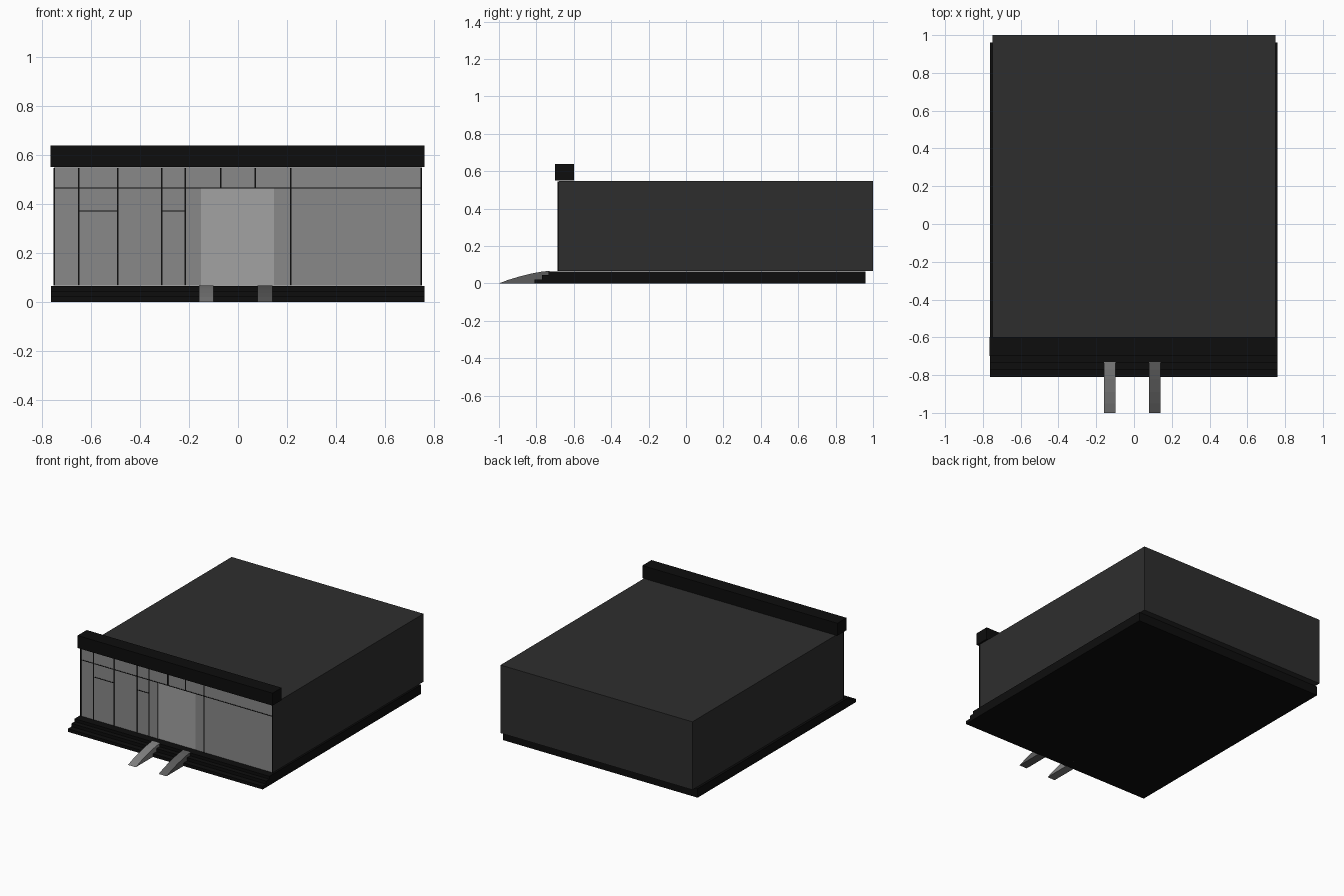
import bpy, bmesh

cube = bpy.data.objects.get("Cube")
if cube:
    bpy.data.objects.remove(cube, do_unlink=True)


def material(name, value):
    m = bpy.data.materials.new(name)
    m.use_nodes = True
    color = (value, value, value, 1)
    m.diffuse_color = color
    m.node_tree.nodes["Principled BSDF"].inputs["Base Color"].default_value = color
    return m


charcoal = material("charcoal_wall", 0.027)
black = material("black_trim", 0.004)
glass = material("grey_glass", 0.25)
door_grey = material("light_door", 0.36)
ramp_light = material("light_ramp", 0.22)
ramp_dark = material("dark_ramp", 0.11)


def prism(name, profile, x0, x1, mat):
    """Extrude a (y, z) outline from x0 to x1."""
    bm = bmesh.new()
    face = bm.faces.new([bm.verts.new((x0, y, z)) for y, z in profile])
    ext = bmesh.ops.extrude_face_region(bm, geom=[face])
    verts = [g for g in ext["geom"] if isinstance(g, bmesh.types.BMVert)]
    bmesh.ops.translate(bm, verts=verts, vec=(x1 - x0, 0, 0))
    bmesh.ops.recalc_face_normals(bm, faces=bm.faces)
    mesh = bpy.data.meshes.new(name)
    bm.to_mesh(mesh)
    bm.free()
    mesh.materials.append(mat)
    ob = bpy.data.objects.new(name, mesh)
    bpy.context.collection.objects.link(ob)
    return ob


def box(name, x0, x1, y0, y1, z0, z1, mat):
    return prism(name, [(y0, z0), (y1, z0), (y1, z1), (y0, z1)], x0, x1, mat)


FRONT, FLOOR, SILL, HEAD = -0.683, 0.067, 0.465, 0.545

# Stepped base
prism("stepped_base", [
    (0.96, 0), (0.96, 0.064), (-0.735, 0.064), (-0.735, 0.044), (-0.77, 0.044),
    (-0.77, 0.022), (-0.81, 0.022), (-0.81, 0)], -0.763, 0.76, black)

# Main hall and the roof beam over the front
box("main_hall", -0.75, 0.75, -0.68, 1.0, FLOOR, 0.548, charcoal)
box("roof_beam", -0.765, 0.76, -0.70, -0.598, 0.55, 0.638, black)

# Glazing around the doorway
box("glazing_left_side", -0.75, -0.15, FRONT, -0.68, FLOOR, HEAD, glass)
box("glazing_right_side", 0.147, 0.75, FRONT, -0.68, FLOOR, HEAD, glass)
box("glazing_above_door", -0.15, 0.147, FRONT, -0.68, SILL, HEAD, glass)
box("door_panel", -0.15, 0.147, FRONT + 0.001, -0.68, FLOOR, SILL, door_grey)

# Window bars
for x in (-0.75, -0.65, -0.49, -0.31, -0.215, 0.215, 0.748):
    box("upright_bar", x - 0.003, x + 0.003, FRONT - 0.004, -0.68, FLOOR, HEAD, black)
for x in (-0.07, 0.07):
    box("short_bar", x - 0.003, x + 0.003, FRONT - 0.004, -0.68, SILL, HEAD, black)
for x0, x1, z in ((-0.75, 0.75, SILL), (-0.65, -0.49, 0.37), (-0.31, -0.215, 0.37)):
    box("cross_bar", x0, x1, FRONT - 0.003, -0.68, z - 0.002, z + 0.002, black)

# Curved entry ramps
curve = [(-1, 0), (-0.95, 0.019), (-0.89, 0.037), (-0.82, 0.054), (-0.77, 0.063), (-0.73, 0.067)]
for name, x, mat in (("light_entry_ramp", -0.16, ramp_light), ("dark_entry_ramp", 0.08, ramp_dark)):
    prism(name, curve + [(-0.73, 0)], x, x + 0.061, mat)
